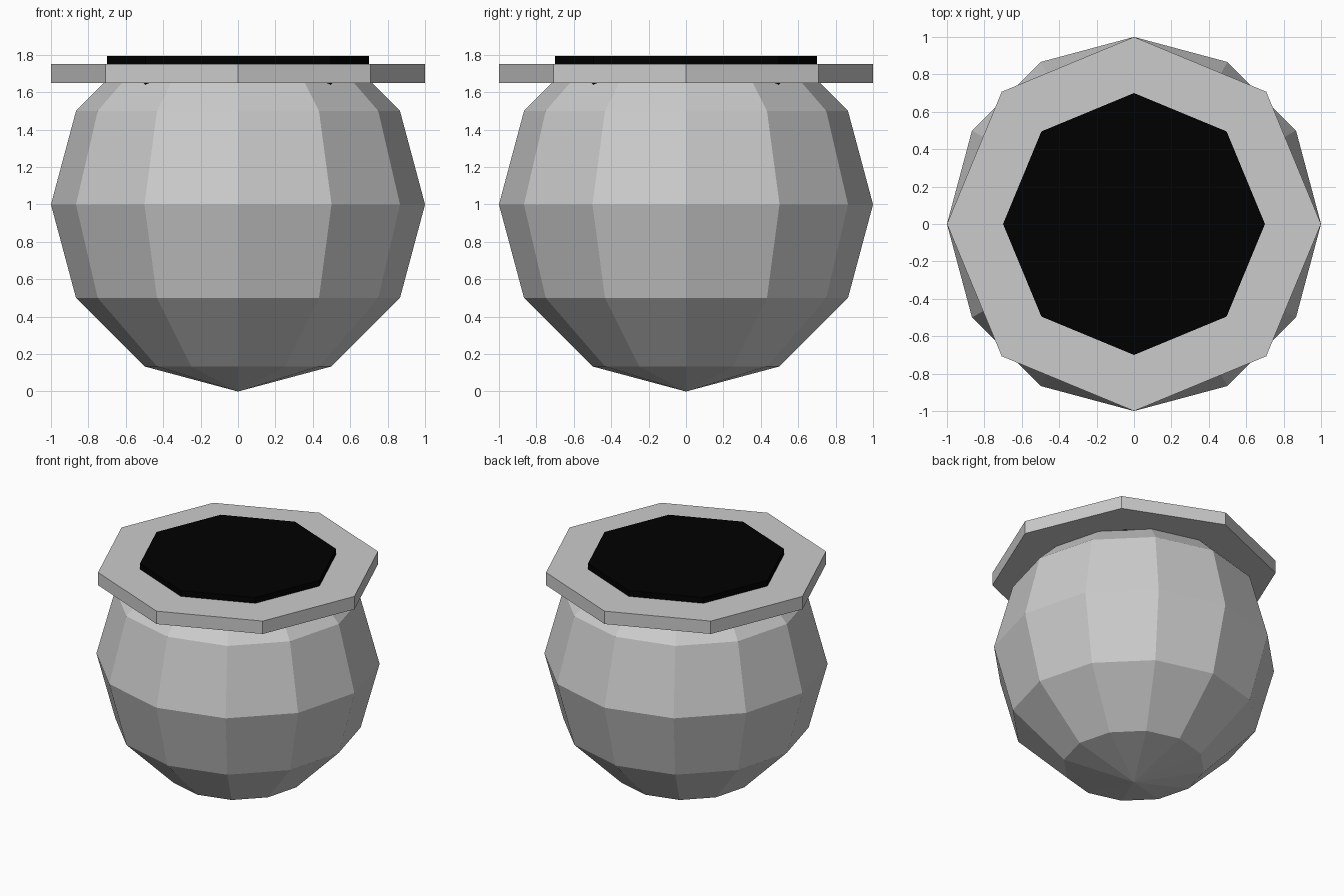
import bpy, bmesh

if "Cube" in bpy.data.objects:
    bpy.data.objects.remove(bpy.data.objects["Cube"])


def add_object(name, bm):
    mesh = bpy.data.meshes.new(name)
    bm.to_mesh(mesh)
    bm.free()
    obj = bpy.data.objects.new(name, mesh)
    bpy.context.collection.objects.link(obj)
    return obj


def octagon_slab(name, radius, z0, z1):
    # eight-sided slab with corners on the x and y axes
    bpy.ops.mesh.primitive_cylinder_add(vertices=8, radius=radius, depth=z1 - z0,
                                        location=(0, 0, (z0 + z1) / 2))
    obj = bpy.context.object
    obj.name = name
    return obj


# Round pot body: low-poly ball with its top sliced off inside the rim
bm = bmesh.new()
bmesh.ops.create_uvsphere(bm, u_segments=12, v_segments=6, radius=1)
bmesh.ops.translate(bm, verts=bm.verts, vec=(0, 0, 1))
cut = bmesh.ops.bisect_plane(bm, geom=bm.verts[:] + bm.edges[:] + bm.faces[:],
                             plane_co=(0, 0, 1.7), plane_no=(0, 0, 1), clear_outer=True)
rim_edges = [e for e in cut["geom_cut"] if isinstance(e, bmesh.types.BMEdge)]
bmesh.ops.edgeloop_fill(bm, edges=rim_edges)
bmesh.ops.recalc_face_normals(bm, faces=bm.faces)
add_object("pot_body", bm)

# Wide flat rim
octagon_slab("pot_rim", 1.0, 1.65, 1.75)

# Black disc filling the mouth
mouth = octagon_slab("pot_mouth", 0.7, 1.6, 1.795)
black = bpy.data.materials.new("black")
black.diffuse_color = (0.0, 0.0, 0.0, 1)
black.use_nodes = True
black.node_tree.nodes["Principled BSDF"].inputs["Base Color"].default_value = black.diffuse_color
mouth.data.materials.append(black)
